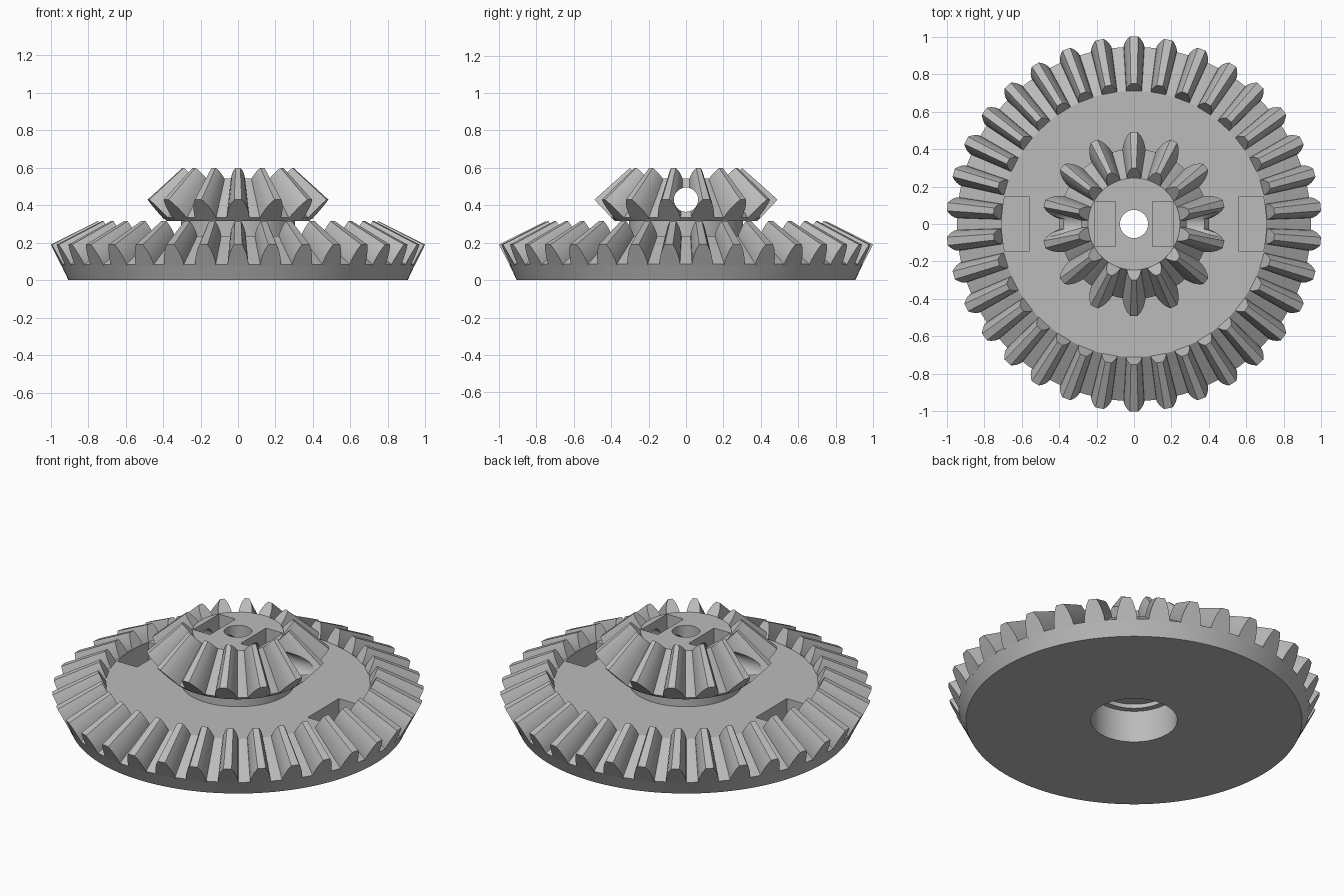
import bpy, bmesh
from math import sin, cos, pi, radians
from mathutils import Vector, Matrix

if "Cube" in bpy.data.objects:
    bpy.data.objects.remove(bpy.data.objects["Cube"])

# One plain grey for the whole part
grey = bpy.data.materials.new("plain_grey")
grey.use_nodes = True
colour = (0.5, 0.5, 0.5, 1)
grey.diffuse_color = colour
grey.node_tree.nodes["Principled BSDF"].inputs["Base Color"].default_value = colour

SEGMENTS = 136


def finish(name, bm):
    bmesh.ops.recalc_face_normals(bm, faces=bm.faces)
    mesh = bpy.data.meshes.new(name)
    bm.to_mesh(mesh)
    bm.free()
    obj = bpy.data.objects.new(name, mesh)
    obj.data.materials.append(grey)
    bpy.context.collection.objects.link(obj)
    return obj


def lathe(name, profile):
    """Revolve a closed (radius, height) outline around z."""
    bm = bmesh.new()
    rings = []
    for i in range(SEGMENTS):
        a = 2 * pi * i / SEGMENTS
        rings.append([bm.verts.new((r * cos(a), r * sin(a), z)) for r, z in profile])
    n = len(profile)
    for i, ring in enumerate(rings):
        after = rings[(i + 1) % SEGMENTS]
        for j in range(n):
            k = (j + 1) % n
            bm.faces.new((ring[j], after[j], after[k], ring[k]))
    return finish(name, bm)


def prism(bm, start, end):
    """Join two matching outlines into a closed solid."""
    a = [bm.verts.new(p) for p in start]
    b = [bm.verts.new(p) for p in end]
    bm.faces.new(a)
    bm.faces.new(b[::-1])
    for i in range(len(a)):
        j = (i + 1) % len(a)
        bm.faces.new((a[i], b[i], b[j], a[j]))


def bevel_teeth(name, count, root, tip, apex_z, shrink, flank):
    """Teeth whose outer section shrinks towards the cone apex."""
    bm = bmesh.new()
    root, tip = Vector((root[0], 0, root[1])), Vector((tip[0], 0, tip[1]))
    apex = Vector((0, 0, apex_z))
    side = [root.lerp(tip, t) + Vector((0, w, 0)) for t, w in flank]
    other = [Vector((p.x, -p.y, p.z)) for p in reversed(side)]
    section = side + other
    for i in range(count):
        turn = Matrix.Rotation(pi / 2 + 2 * pi * i / count, 3, 'Z')
        prism(bm, [turn @ p for p in section],
              [turn @ apex.lerp(p, shrink) for p in section])
    return finish(name, bm)


def pocket_cutter(name, outline, low, high):
    """Mirrored pair of upright pockets."""
    bm = bmesh.new()
    for s in (1, -1):
        prism(bm, [(s * x, y, low) for x, y in outline],
              [(s * x, y, high) for x, y in outline])
    return finish(name, bm)


def cut(obj, *cutters):
    bpy.context.view_layer.objects.active = obj
    for c in cutters:
        mod = obj.modifiers.new("cut", 'BOOLEAN')
        mod.operation = 'DIFFERENCE'
        mod.solver = 'EXACT'
        mod.object = c
        bpy.ops.object.modifier_apply(modifier=mod.name)


# Large gear: body with stepped bore
gear_body = lathe("large_gear_body", [
    (0.233, 0), (0.905, 0), (0.945, 0.085), (0.71, 0.236), (0.075, 0.236),
    (0.075, 0.215), (0.2, 0.215), (0.2, 0.19), (0.233, 0.19)])
gear_teeth = bevel_teeth("large_gear_teeth", 34, (0.945, 0.085), (1.0, 0.19), 0.692, 0.751,
                         [(-0.08, 0.056), (0.2, 0.054), (0.5, 0.046), (0.78, 0.035), (1, 0.022)])

# Small gear: body with hub below
pinion_body = lathe("small_gear_body", [
    (0.075, 0.225), (0.305, 0.225), (0.305, 0.315), (0.38, 0.315),
    (0.4, 0.335), (0.245, 0.542), (0.075, 0.542)])
pinion_teeth = bevel_teeth("small_gear_teeth", 14, (0.4, 0.335), (0.49, 0.43), 0.868, 0.612,
                           [(-0.08, 0.062), (0.2, 0.058), (0.5, 0.05), (0.78, 0.037), (1, 0.02)])

# Pockets in both flat faces, and the cross hole through the small gear
arc = [(0.705 * cos(radians(a)), 0.705 * sin(radians(a))) for a in range(-12, 13, 2)]
gear_pockets = pocket_cutter("gear_pockets", [(0.56, -arc[-1][1])] + arc + [(0.56, arc[-1][1])],
                             0.1, 0.4)
pinion_pockets = pocket_cutter("pinion_pockets",
                               [(0.1, -0.12), (0.21, -0.12), (0.21, 0.12), (0.1, 0.12)],
                               0.34, 0.7)
ring = [(0.065 * cos(2 * pi * i / 32), 0.43 + 0.065 * sin(2 * pi * i / 32)) for i in range(32)]
bm = bmesh.new()
prism(bm, [(-0.7, y, z) for y, z in ring], [(0.7, y, z) for y, z in ring])
cross_hole = finish("cross_hole", bm)

cut(gear_body, gear_pockets)
cut(pinion_body, pinion_pockets, cross_hole)
cut(pinion_teeth, cross_hole)
for helper in (gear_pockets, pinion_pockets, cross_hole):
    bpy.data.objects.remove(helper)

# Smooth round walls, crisp edges
for obj, angle in ((gear_body, 20), (pinion_body, 20), (gear_teeth, 12), (pinion_teeth, 12)):
    bpy.ops.object.select_all(action='DESELECT')
    obj.select_set(True)
    bpy.context.view_layer.objects.active = obj
    bpy.ops.object.shade_smooth_by_angle(angle=radians(angle))
